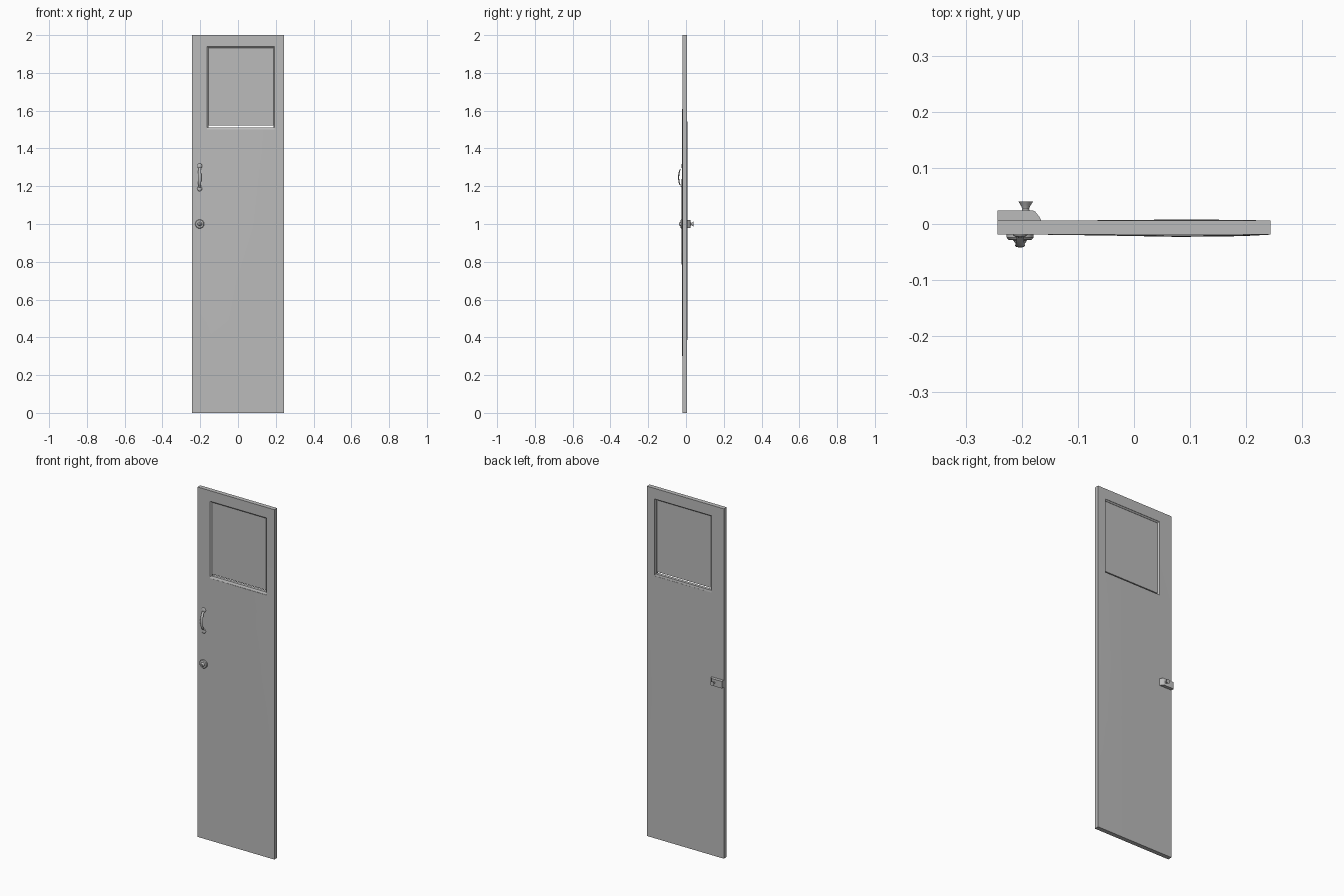
import bpy, bmesh, math
from mathutils import Vector

if "Cube" in bpy.data.objects:
    bpy.data.objects.remove(bpy.data.objects["Cube"])

grey = bpy.data.materials.new("painted_grey")
grey.diffuse_color = (0.5, 0.5, 0.5, 1)
grey.use_nodes = True
grey.node_tree.nodes["Principled BSDF"].inputs["Base Color"].default_value = grey.diffuse_color


def finish(name, bm, angle=35):
    bmesh.ops.recalc_face_normals(bm, faces=bm.faces)
    me = bpy.data.meshes.new(name)
    bm.to_mesh(me)
    bm.free()
    me.materials.append(grey)
    ob = bpy.data.objects.new(name, me)
    bpy.context.collection.objects.link(ob)
    bpy.ops.object.select_all(action='DESELECT')
    ob.select_set(True)
    bpy.context.view_layer.objects.active = ob
    bpy.ops.object.shade_smooth_by_angle(angle=math.radians(angle))
    return ob


def prism(name, profile, axis, a, b):
    """Extrude a 2D profile along axis 'x' (y,z points) or 'z' (x,y points)."""
    bm = bmesh.new()
    at = (lambda p, t: (t, p[0], p[1])) if axis == 'x' else (lambda p, t: (p[0], p[1], t))
    lo = [bm.verts.new(at(p, a)) for p in profile]
    hi = [bm.verts.new(at(p, b)) for p in profile]
    bm.faces.new(lo)
    bm.faces.new(hi)
    n = len(profile)
    for i in range(n):
        j = (i + 1) % n
        bm.faces.new((lo[i], lo[j], hi[j], hi[i]))
    return finish(name, bm)


def lathe_y(name, cx, cz, profile, sides=16):
    """Turn (radius, y) points about a line parallel to y."""
    bm = bmesh.new()
    rings = []
    for r, y in profile:
        rings.append([bm.verts.new((cx + r * math.cos(2 * math.pi * k / sides), y,
                                    cz + r * math.sin(2 * math.pi * k / sides)))
                      for k in range(sides)])
    for a, b in zip(rings, rings[1:]):
        for k in range(sides):
            j = (k + 1) % sides
            bm.faces.new((a[k], a[j], b[j], b[k]))
    bm.faces.new(rings[0])
    bm.faces.new(rings[-1])
    return finish(name, bm)


# Door leaf: slightly bowed slab with a window opening
X0, X1, Z0, Z1 = -0.165, 0.194, 1.50, 1.94
xs = [-0.243, X0, -0.05, 0.08, X1, 0.243]
zs = [0, 0.35, 0.7, 1.05, 1.3, Z0, 1.72, Z1, 2.0]


def bow(x, z):
    across = max(0, 1 - ((x - 0.09) / 0.18) ** 2) if x < 0.2 else 0
    return across * max(0, 1 - ((z - 1.0) / 0.75) ** 2)


bm = bmesh.new()
front = [[bm.verts.new((x, -0.019 - 0.004 * bow(x, z), z)) for z in zs] for x in xs]
back = [[bm.verts.new((x, 0.006 + 0.002 * bow(x, z), z)) for z in zs] for x in xs]
for g in (front, back):
    for i in range(len(xs) - 1):
        for j in range(len(zs) - 1):
            if X0 <= xs[i] < X1 and Z0 <= zs[j] < Z1:
                continue
            bm.faces.new((g[i][j], g[i + 1][j], g[i + 1][j + 1], g[i][j + 1]))
# join the two skins around the outer edge and the opening
twin = {}
for fr, bk in zip(front, back):
    twin.update(zip(fr, bk))
for e in [e for e in bm.edges if e.is_boundary and e.verts[0] in twin]:
    a, b = e.verts
    bm.faces.new((a, b, twin[b], twin[a]))
bmesh.ops.delete(bm, geom=[v for v in bm.verts if not v.link_faces], context='VERTS')
finish("door_leaf", bm)

# Window pane and sloping sill
prism("window_pane", [(-0.159, -0.011), (0.189, -0.011), (0.189, -0.003), (-0.159, -0.003)],
      'z', 1.522, 1.936)
prism("window_sill", [(-0.019, 1.499), (0.006, 1.499), (0.004, 1.512), (-0.013, 1.512)],
      'x', X0, X1)

# Window beads on the sides and top
prism("bead_left", [(X0, -0.018), (-0.157, -0.012), (-0.157, -0.002), (X0, 0.005)], 'z', 1.51, Z1)
prism("bead_right", [(X1, -0.018), (0.187, -0.012), (0.187, -0.002), (X1, 0.005)], 'z', 1.51, Z1)
prism("bead_top", [(-0.018, Z1), (-0.012, 1.933), (-0.002, 1.933), (0.005, Z1)], 'x', X0, X1)

# Pull handle: flat arched grip swept through z
HX, HZ = -0.203, 1.247
bm = bmesh.new()
rings = []
for k in range(13):
    t = -1 + k / 6
    y = -0.020 - 0.019 * (1 - t * t) ** 0.6 if abs(t) < 1 else -0.020
    w = 0.006 + 0.003 * math.cos(t * math.pi / 2)
    tang = Vector((0, 0, 1)) if abs(t) < 0.75 else Vector((0, -math.copysign(0.8, t), 0.6))
    nrm = Vector((1, 0, 0)).cross(tang)
    c = Vector((HX, y, HZ + 0.055 * t))
    rings.append([bm.verts.new(c + Vector((w * math.cos(a), 0, 0)) + nrm * 0.003 * math.sin(a))
                  for a in [2 * math.pi * s / 8 for s in range(8)]])
for a, b in zip(rings, rings[1:]):
    for s in range(8):
        bm.faces.new((a[s], a[(s + 1) % 8], b[(s + 1) % 8], b[s]))
bm.faces.new(rings[0])
bm.faces.new(rings[-1])
finish("pull_handle_grip", bm, 50)

# Handle mounting feet, mirrored above and below the grip
for label, s in (("upper", 1), ("lower", -1)):
    bm = bmesh.new()
    bmesh.ops.create_uvsphere(bm, u_segments=12, v_segments=6, radius=1)
    for v in bm.verts:
        v.co = Vector((HX + 0.013 * v.co.x, -0.019 + 0.005 * v.co.y,
                       HZ + s * 0.06 + 0.014 * v.co.z))
    finish(label + "_handle_foot", bm, 60)

# Front lock cylinder
lathe_y("front_lock", -0.203, 1.0,
        [(0.024, -0.015), (0.024, -0.024), (0.021, -0.028), (0.012, -0.029),
         (0.010, -0.033), (0.005, -0.037)])

# Rear latch case and flared thumb knob
prism("latch_case", [(-0.243, 0.004), (-0.164, 0.004), (-0.168, 0.012), (-0.176, 0.022),
                     (-0.180, 0.024), (-0.243, 0.024)], 'z', 0.98, 1.02)
lathe_y("latch_knob", -0.193, 1.0,
        [(0.008, 0.022), (0.006, 0.027), (0.008, 0.032), (0.013, 0.040)], 12)
